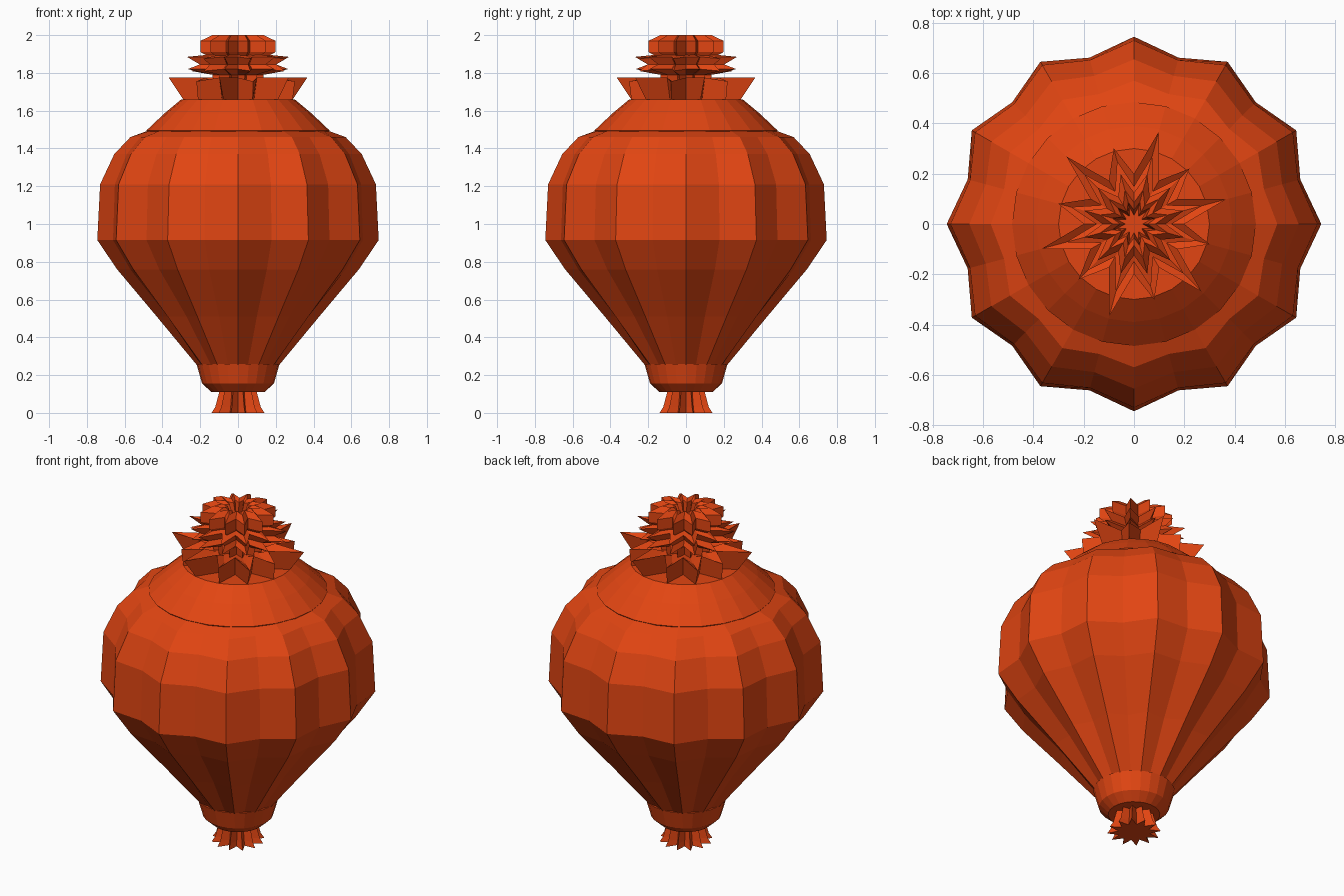
import bpy, bmesh
from math import cos, sin, radians

if "Cube" in bpy.data.objects:
    bpy.data.objects.remove(bpy.data.objects["Cube"])

mat = bpy.data.materials.new("orange_paper")
mat.diffuse_color = (0.76, 0.06, 0.006, 1)
mat.use_nodes = True
mat.node_tree.nodes["Principled BSDF"].inputs["Base Color"].default_value = mat.diffuse_color


def loft(name, rings, offset=0.0, alt=1.0, alt_drop=0.0, alt_rings=()):
    """Loft 24-sided star rings (z, peak radius, valley radius).
    Every second peak is scaled / lowered on the rings listed in alt_rings."""
    bm = bmesh.new()
    loops = []
    for k, (z, peak, valley) in enumerate(rings):
        loop = []
        for i in range(24):
            a = radians(offset + 15 * i)
            r, h = (valley if i % 2 else peak), z
            if k in alt_rings and i % 4 == 2:
                r, h = r * alt, z - alt_drop
            loop.append(bm.verts.new((r * cos(a), r * sin(a), h)))
        loops.append(loop)
    for lo, hi in zip(loops, loops[1:]):
        for i in range(24):
            j = (i + 1) % 24
            bm.faces.new((lo[i], lo[j], hi[j], hi[i]))
    # close both ends with a fan around the axis
    for loop, ring in ((loops[0], rings[0]), (loops[-1], rings[-1])):
        c = bm.verts.new((0, 0, ring[0]))
        for i in range(24):
            bm.faces.new((loop[i], loop[(i + 1) % 24], c))
    bmesh.ops.recalc_face_normals(bm, faces=bm.faces)
    me = bpy.data.meshes.new(name)
    bm.to_mesh(me)
    bm.free()
    me.materials.append(mat)
    ob = bpy.data.objects.new(name, me)
    bpy.context.collection.objects.link(ob)
    return ob


# Ribbed lantern body: twelve ridges
loft("lantern_body", [
    (0.25, 0.215, 0.20), (0.51, 0.43, 0.385), (0.76, 0.64, 0.59),
    (0.915, 0.745, 0.685), (1.21, 0.73, 0.675), (1.37, 0.655, 0.61),
    (1.46, 0.57, 0.535), (1.50, 0.46, 0.46)])

# Smooth conical cap with flat top
loft("top_cap", [
    (1.46, 0.46, 0.46), (1.495, 0.485, 0.485), (1.585, 0.39, 0.39),
    (1.66, 0.30, 0.30)])

# Round collar under the body
loft("bottom_collar", [
    (0.11, 0.14, 0.14), (0.155, 0.19, 0.19), (0.26, 0.22, 0.22)])

# Pleated tassel
loft("bottom_tassel", [
    (0.0, 0.145, 0.085), (0.03, 0.125, 0.078), (0.12, 0.10, 0.065)], 15)

# Lowest crown tier: alternating long and short spikes
loft("crown_spikes", [
    (1.66, 0.30, 0.17), (1.775, 0.38, 0.20), (1.745, 0.22, 0.13),
    (1.74, 0.12, 0.08)], 15, 0.82, 0.02, (1,))

# Middle crown tier: two pleated ruffles
loft("crown_ruffle", [
    (1.70, 0.13, 0.08), (1.79, 0.14, 0.09), (1.82, 0.275, 0.15),
    (1.845, 0.21, 0.12), (1.885, 0.28, 0.15), (1.90, 0.12, 0.08)],
    15, 0.93, 0.01, (2, 4))

# Upper crown tier: pleated bulb with a sunken star centre
loft("crown_bulb", [
    (1.85, 0.10, 0.07), (1.875, 0.14, 0.09), (1.91, 0.205, 0.125),
    (1.97, 0.205, 0.125), (2.0, 0.14, 0.085), (1.985, 0.09, 0.055),
    (1.93, 0.07, 0.035)], 15)
